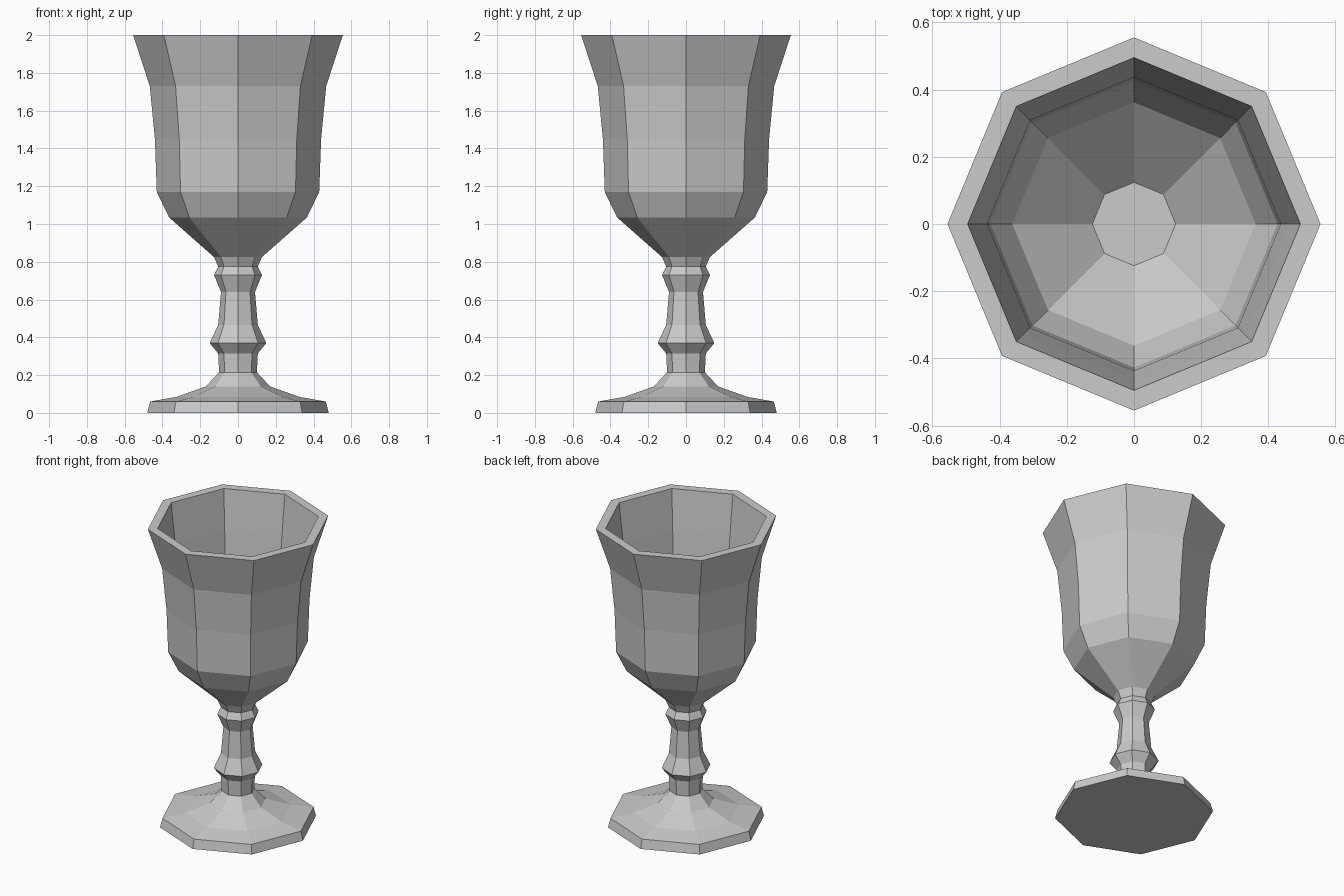
import bpy
from math import cos, sin, tau

SIDES = 8

cube = bpy.data.objects.get("Cube")
if cube:
    bpy.data.objects.remove(cube, do_unlink=True)

grey = bpy.data.materials.new("pale_grey")
grey.use_nodes = True
colour = (0.6, 0.6, 0.6, 1)
grey.diffuse_color = colour
grey.node_tree.nodes["Principled BSDF"].inputs["Base Color"].default_value = colour


def lathe(name, profile, cap_start=False, cap_end=False):
    """Turn a (radius, height) profile into a faceted octagonal part."""
    verts = [(r * cos(tau * i / SIDES), r * sin(tau * i / SIDES), z)
             for r, z in profile for i in range(SIDES)]
    faces = []
    for ring in range(len(profile) - 1):
        a, b = ring * SIDES, (ring + 1) * SIDES
        for i in range(SIDES):
            j = (i + 1) % SIDES
            faces.append((a + i, a + j, b + j, b + i))
    if cap_start:
        faces.append(tuple(reversed(range(SIDES))))
    if cap_end:
        faces.append(tuple(range(len(verts) - SIDES, len(verts))))
    mesh = bpy.data.meshes.new(name)
    mesh.from_pydata(verts, [], faces)
    mesh.materials.append(grey)
    obj = bpy.data.objects.new(name, mesh)
    bpy.context.collection.objects.link(obj)
    return obj


# Foot: bevelled slab sweeping up to the stem
lathe("foot", [(0.48, 0), (0.465, 0.06), (0.325, 0.085),
               (0.17, 0.14), (0.10, 0.215)], cap_start=True)

# Stem: two knops joined by a tapering shaft
lathe("stem", [(0.10, 0.215), (0.105, 0.315), (0.15, 0.37), (0.105, 0.465),
               (0.09, 0.64), (0.127, 0.73), (0.105, 0.775), (0.127, 0.825)])

# Bowl: flared outer wall, flat rim, thin inner wall and floor
outer = [(0.127, 0.825), (0.365, 1.035), (0.43, 1.17),
         (0.44, 1.45), (0.467, 1.73), (0.555, 2.0)]
inner = [(0.495, 2.0)] + [(r - 0.003, z + 0.005) for r, z in reversed(outer[:-1])]
lathe("bowl", outer + inner, cap_end=True)
